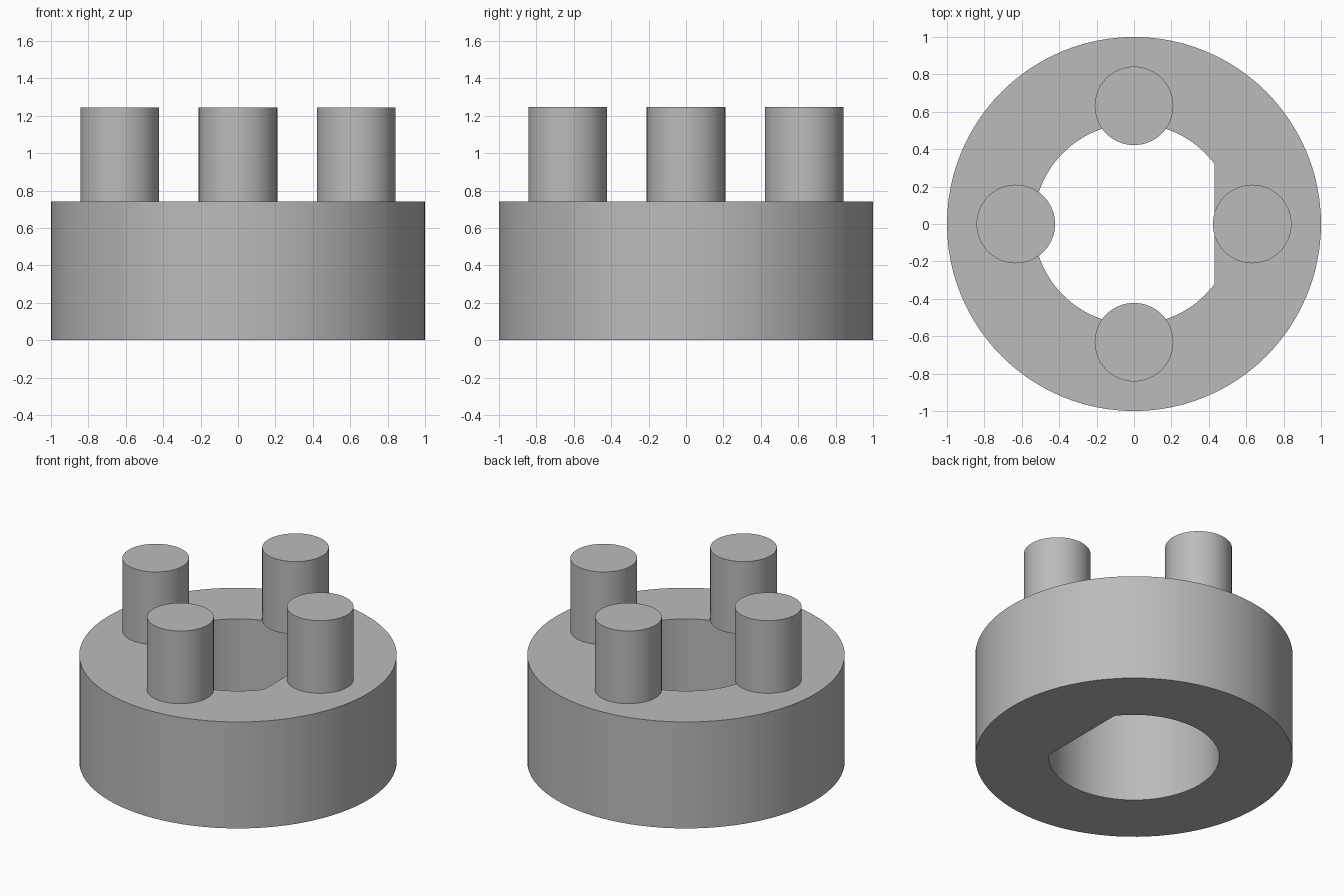
import bpy
import bmesh
from math import acos, cos, sin, pi, radians

OUTER_R, BORE_R, FLAT_X, BODY_H = 1.0, 0.537, 0.43, 0.74
PEG_R, PEG_ORBIT, PEG_H = 0.21, 0.632, 0.505
SEGMENTS = 96

cube = bpy.data.objects.get("Cube")
if cube:
    bpy.data.objects.remove(cube, do_unlink=True)

grey = bpy.data.materials.new("plain grey")
grey.use_nodes = True
colour = (0.5, 0.5, 0.5, 1)
grey.diffuse_color = colour
grey.node_tree.nodes["Principled BSDF"].inputs["Base Color"].default_value = colour


def finish(obj):
    """Apply the colour and smooth the round walls, keeping edges sharp."""
    obj.data.materials.append(grey)
    bpy.ops.object.select_all(action="DESELECT")
    obj.select_set(True)
    bpy.context.view_layer.objects.active = obj
    bpy.ops.object.shade_smooth_by_angle(angle=radians(30))


def bore_radius(a):
    """Radius of the D-shaped bore, flattened on the +x side."""
    return min(BORE_R, FLAT_X / cos(a)) if cos(a) > 0 else BORE_R


# Ring body: a rectangular section swept round, with corners at the bore flat
corner = acos(FLAT_X / BORE_R)
angles = sorted([2 * pi * i / SEGMENTS for i in range(SEGMENTS)]
                + [corner, 2 * pi - corner])
bm = bmesh.new()
sections = []
for a in angles:
    inner = bore_radius(a)
    section = [(OUTER_R, 0), (OUTER_R, BODY_H), (inner, BODY_H), (inner, 0)]
    sections.append([bm.verts.new((r * cos(a), r * sin(a), z)) for r, z in section])
for i, here in enumerate(sections):
    there = sections[(i + 1) % len(sections)]
    for j in range(4):
        k = (j + 1) % 4
        bm.faces.new((here[j], there[j], there[k], here[k]))
bmesh.ops.recalc_face_normals(bm, faces=bm.faces)
mesh = bpy.data.meshes.new("ring_body")
bm.to_mesh(mesh)
bm.free()
body = bpy.data.objects.new("ring_body", mesh)
bpy.context.collection.objects.link(body)
finish(body)

# Four upright pegs, overhanging the bore slightly
for i, name in enumerate(("left_peg", "back_peg", "right_peg", "front_peg")):
    a = i * pi / 2
    bpy.ops.mesh.primitive_cylinder_add(
        vertices=64, radius=PEG_R, depth=PEG_H,
        location=(PEG_ORBIT * cos(a), PEG_ORBIT * sin(a), BODY_H + PEG_H / 2))
    peg = bpy.context.object
    peg.name = name
    finish(peg)
